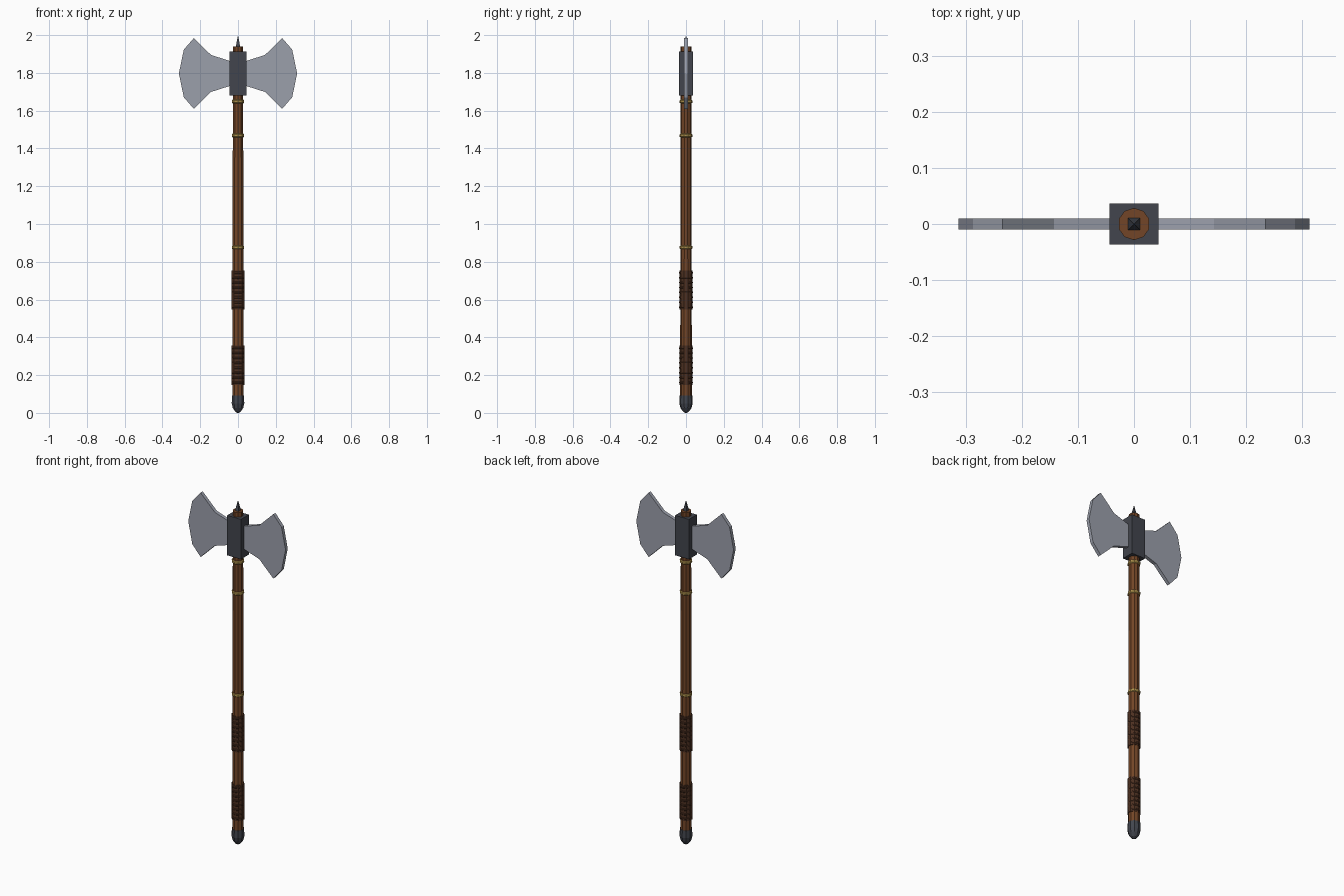
import bpy, bmesh
from math import sin, cos, pi

if "Cube" in bpy.data.objects:
    bpy.data.objects.remove(bpy.data.objects["Cube"])

def material(name, rgb):
    m = bpy.data.materials.new(name)
    m.diffuse_color = (*rgb, 1)
    m.use_nodes = True
    m.node_tree.nodes["Principled BSDF"].inputs["Base Color"].default_value = m.diffuse_color
    return m

wood = material("wood", (0.17, 0.06, 0.02))
leather = material("leather", (0.075, 0.03, 0.015))
brass = material("brass", (0.42, 0.28, 0.07))
iron = material("iron", (0.055, 0.06, 0.075))
steel = material("steel", (0.33, 0.35, 0.41))

def finish(name, bm, mat):
    bmesh.ops.recalc_face_normals(bm, faces=bm.faces)
    me = bpy.data.meshes.new(name)
    bm.to_mesh(me)
    bm.free()
    me.materials.append(mat)
    ob = bpy.data.objects.new(name, me)
    bpy.context.collection.objects.link(ob)
    return ob

def lathe(name, profile, mat, sides=10, turn=pi / 2, sx=1.0):
    """Revolve (radius, z) points into a capped faceted solid."""
    bm = bmesh.new()
    rings = [[bm.verts.new((r * sx * cos(turn + 2 * pi * i / sides),
                            r * sin(turn + 2 * pi * i / sides), z))
              for i in range(sides)] for r, z in profile]
    for a, b in zip(rings, rings[1:]):
        for i in range(sides):
            j = (i + 1) % sides
            bm.faces.new((a[i], a[j], b[j], b[i]))
    bm.faces.new(rings[0])
    bm.faces.new(rings[-1])
    bmesh.ops.remove_doubles(bm, verts=bm.verts, dist=1e-6)
    return finish(name, bm, mat)

# Shaft
lathe("shaft", [(0.031, 0.04), (0.0285, 1.94)], wood)

# Rounded butt cap
lathe("butt_cap", [(0.034, 0.092), (0.035, 0.05), (0.029, 0.026),
                   (0.016, 0.007), (0.004, 0)], iron)

# Leather grips with raised wraps
for n, base in enumerate((0.148, 0.547)):
    lathe(f"grip_{n}", [(0.0335, base), (0.0335, base + 0.208)], leather, sx=1.05)
    for k in range(8):
        z = base + 0.013 + k * 0.026
        lathe(f"grip_wrap_{n}_{k}", [(0.0335, z - 0.006), (0.0362, z - 0.003),
                                     (0.0362, z + 0.003), (0.0335, z + 0.006)],
              leather, sx=0.98)

# Brass bands
for n, z in enumerate((0.876, 1.468, 1.648)):
    lathe(f"brass_band_{n}", [(0.029, z - 0.01), (0.0335, z - 0.006),
                              (0.0345, z), (0.0335, z + 0.006), (0.029, z + 0.01)], brass)

# Head socket block
bm = bmesh.new()
bmesh.ops.create_cube(bm, size=1)
bmesh.ops.scale(bm, vec=(0.088, 0.073, 0.232), verts=bm.verts)
bmesh.ops.translate(bm, vec=(0, 0, 1.797), verts=bm.verts)
finish("head_socket", bm, iron)

# Two mirrored blades: half outline above the centre line, reflected below it
half = [(0.03, 0.062), (0.143, 0.098), (0.234, 0.187), (0.287, 0.126)]
outline = half + [(0.313, 0)] + [(x, -z) for x, z in reversed(half)]
for name, s in (("right_blade", 1), ("left_blade", -1)):
    bm = bmesh.new()
    face = bm.faces.new([bm.verts.new((s * x, -0.01, 1.797 + z)) for x, z in outline])
    new = bmesh.ops.extrude_face_region(bm, geom=[face])["geom"]
    bmesh.ops.translate(bm, vec=(0, 0.02, 0),
                        verts=[v for v in new if isinstance(v, bmesh.types.BMVert)])
    finish(name, bm, steel)

# Top spike
lathe("top_spike", [(0.0155, 1.93), (0.0155, 1.942), (0.0, 2.0)], iron, sides=4, turn=pi / 4)
